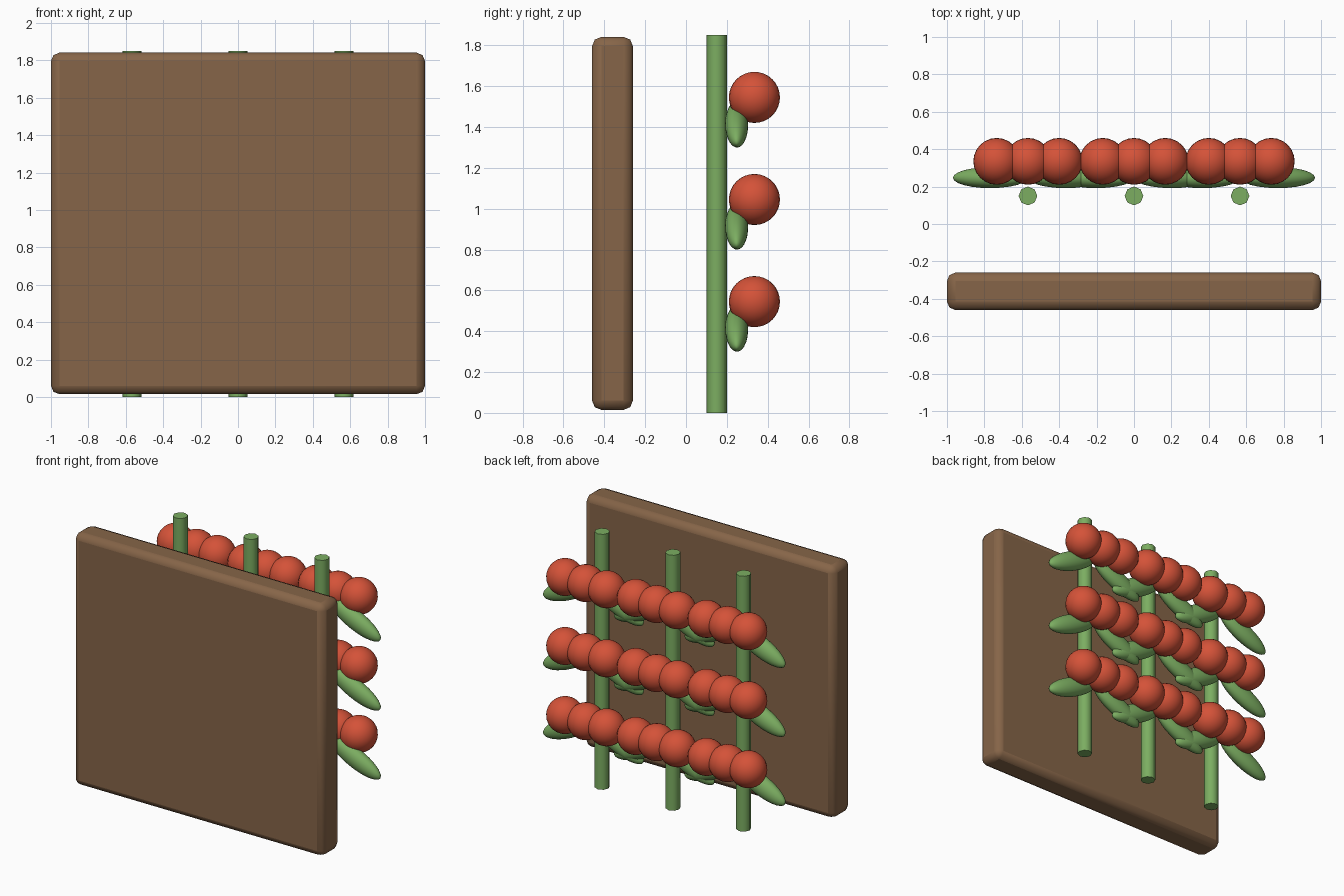
import bpy
from math import radians

if "Cube" in bpy.data.objects:
    bpy.data.objects.remove(bpy.data.objects["Cube"])


def material(name, color):
    m = bpy.data.materials.new(name)
    m.diffuse_color = (*color, 1)
    m.use_nodes = True
    m.node_tree.nodes["Principled BSDF"].inputs["Base Color"].default_value = m.diffuse_color
    return m


WOOD = material("wood", (0.24, 0.13, 0.065))
GREEN = material("leaf_green", (0.20, 0.42, 0.12))
RED = material("fruit_red", (0.66, 0.085, 0.04))


def finish(name, mat, angle=60):
    ob = bpy.context.object
    ob.name = name
    ob.data.materials.append(mat)
    bpy.ops.object.shade_smooth_by_angle(angle=radians(angle))
    return ob


def ball(name, mat, loc, size, rot=(0, 0, 0)):
    bpy.ops.mesh.primitive_uv_sphere_add(segments=24, ring_count=16, radius=1,
                                         location=loc, rotation=rot)
    bpy.context.object.scale = size
    return finish(name, mat)


# Wooden board with rounded edges
bpy.ops.mesh.primitive_cube_add(size=1, location=(0, -0.36, 0.928))
board = bpy.context.object
board.scale = (2.0, 0.2, 1.826)
bpy.ops.object.transform_apply(location=False, rotation=False, scale=True)
bevel = board.modifiers.new("rounded_edges", 'BEVEL')
bevel.width = 0.045
bevel.segments = 2
finish("board", WOOD, 50)

for col in (-1, 0, 1):
    x = col * 0.567

    # Eight-sided stem
    bpy.ops.mesh.primitive_cylinder_add(vertices=8, radius=0.05, depth=1.85,
                                        location=(x, 0.15, 0.925))
    finish("stem", GREEN)

    for row in range(3):
        z = row * 0.5

        # Pair of leaves drooping outward
        for side in (-1, 1):
            ball("leaf", GREEN, (x + side * 0.2, 0.248, z + 0.412),
                 (0.22, 0.056, 0.07), (0.12, side * radians(25), 0))

        # Three fruits side by side
        for k in (-1, 0, 1):
            ball("fruit", RED, (x + k * 0.167, 0.335, z + 0.545), (0.125,) * 3)
